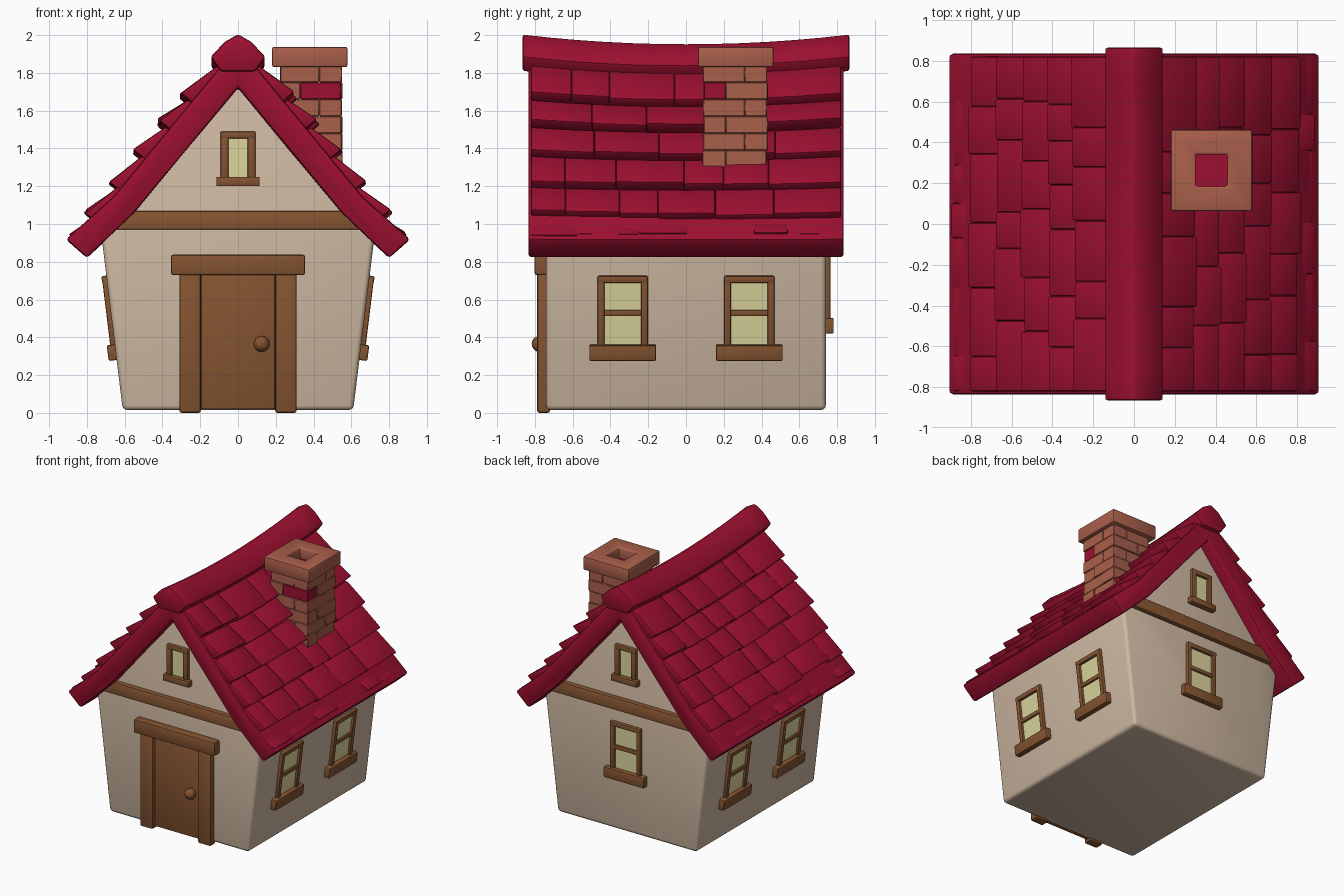
import bpy, bmesh, math, random
from mathutils import Matrix, Vector

if "Cube" in bpy.data.objects:
    bpy.data.objects.remove(bpy.data.objects["Cube"])

random.seed(4)


def material(name, rgb):
    m = bpy.data.materials.new(name)
    m.diffuse_color = (*rgb, 1)
    m.use_nodes = True
    m.node_tree.nodes["Principled BSDF"].inputs["Base Color"].default_value = m.diffuse_color
    return m


PLASTER = material("plaster", (0.62, 0.48, 0.36))
RED = material("roof_red", (0.34, 0.005, 0.03))
WOOD = material("wood", (0.23, 0.088, 0.03))
BRICK = material("brick", (0.40, 0.115, 0.07))
GLASS = material("window_glass", (0.72, 0.665, 0.34))


def box(bm, lo, hi, M=Matrix()):
    """Add a box between two corners, optionally in a local frame."""
    lo, hi = Vector(lo), Vector(hi)
    size = Matrix.Diagonal((*(hi - lo), 1))
    bmesh.ops.create_cube(bm, size=1, matrix=M @ Matrix.Translation((lo + hi) / 2) @ size)


def prism(bm, profile, y0, y1, segs=1):
    """Extrude an xz profile along y with cross sections in between."""
    rings = [[bm.verts.new((x, y0 + (y1 - y0) * i / segs, z)) for x, z in profile]
             for i in range(segs + 1)]
    n = len(profile)
    for a, b in zip(rings, rings[1:]):
        for j in range(n):
            bm.faces.new((a[j], a[(j + 1) % n], b[(j + 1) % n], b[j]))
    bm.faces.new(rings[0])
    bm.faces.new(rings[-1])


def mirrored(half):
    """Complete a right-hand profile whose first and last points may lie on x = 0."""
    return half + [(-x, z) for x, z in reversed(half) if x > 0]


def sag(bm):
    """Let the roof dip toward the middle of the ridge."""
    for v in bm.verts:
        t = min(1, max(0, (v.co.z - 0.85) / 1.1))
        v.co.z -= 0.05 * t * (1 - (v.co.y / 0.86) ** 2)


def finish(name, bm, mat, bevel=0.0, segs=2):
    """Round the edges and turn the bmesh into a smooth-shaded object."""
    bmesh.ops.recalc_face_normals(bm, faces=bm.faces)
    if bevel:
        edges = [e for e in bm.edges if e.calc_face_angle(0) > math.radians(25)]
        bmesh.ops.bevel(bm, geom=edges, offset=bevel, segments=segs, profile=0.5,
                        affect='EDGES', clamp_overlap=True)
    me = bpy.data.meshes.new(name)
    bm.to_mesh(me)
    bm.free()
    me.materials.append(mat)
    ob = bpy.data.objects.new(name, me)
    bpy.context.collection.objects.link(ob)
    bpy.ops.object.select_all(action='DESELECT')
    ob.select_set(True)
    bpy.context.view_layer.objects.active = ob
    bpy.ops.object.shade_smooth_by_angle(angle=math.radians(38))
    return ob


# Walls, leaning outward, with both gables
bm = bmesh.new()
prism(bm, mirrored([(0.61, 0.015), (0.722, 0.93), (0.56, 1.09), (0, 1.78)]), -0.74, 0.74)
finish("walls", bm, PLASTER, 0.025, 3)

# Roof slab with flared eaves
bm = bmesh.new()
right = [(0, 1.95), (0.66, 1.145), (0.91, 0.92), (0.80, 0.82), (0.55, 1.06), (0, 1.73)]
prism(bm, right + [(-x, z) for x, z in right[-2:0:-1]], -0.835, 0.835, 10)
sag(bm)
finish("roof_slab", bm, RED, 0.015)

# Ridge cap
bm = bmesh.new()
prism(bm, mirrored([(0, 2.005), (0.07, 1.965), (0.145, 1.885), (0.09, 1.81)]), -0.865, 0.865, 12)
sag(bm)
finish("ridge_cap", bm, RED, 0.012)

# Shingle rows: uneven wedges, thick at the lower tip
TIPS = [(0.13, 1.90), (0.31, 1.70), (0.43, 1.555), (0.555, 1.40), (0.685, 1.235),
        (0.815, 1.07), (0.895, 0.95)]
bm = bmesh.new()
for side in (1, -1):
    for row, (up, tip) in enumerate(zip(TIPS, TIPS[1:])):
        up, tip = Vector(up), Vector(tip)
        d = (tip - up).normalized()
        n = Vector((-d.y, d.x))
        y, end = -0.82, 0.82
        while y < end - 0.01:
            nxt = y + random.uniform(0.17, 0.36)
            if end - nxt < 0.14:
                nxt = end
            a = tip + d * random.uniform(-0.014, 0.008) + n * random.uniform(-0.012, 0.004)
            section = [a, a - n * 0.085, up - n * 0.14, up - n * 0.06]
            prism(bm, [(p.x * side, p.y) for p in section], y, nxt, 2)
            y = nxt
sag(bm)
finish("roof_shingles", bm, RED, 0.01)

# Chimney: staggered brick courses, one red brick on the front right corner
bm, red = bmesh.new(), bmesh.new()
for c in range(7):
    z = 1.21 + 0.09 * c
    sx, sy = (0.33, 0.21) if c % 2 else (0.43, 0.31)
    for x0, x1 in ((0.22, sx), (sx, 0.55)):
        for y0, y1 in ((0.09, sy), (sy, 0.43)):
            if c == 5 and x1 == 0.55 and y0 == 0.09:
                box(red, (x0, y0 + 0.005, z), (x1 - 0.005, y1, z + 0.09))
                continue
            j = random.uniform(-0.005, 0.005)
            box(bm, (x0 - (j if x0 == 0.22 else 0), y0 - (j if y0 == 0.09 else 0), z),
                (x1 + (j if x1 == 0.55 else 0), y1 + (j if y1 == 0.43 else 0), z + 0.09))
finish("chimney_bricks", bm, BRICK, 0.004, 1)
finish("red_brick", red, RED, 0.004, 1)

# Chimney cap: square ring with a red flue inside
bm = bmesh.new()
rings = []
for a, z in ((0.2, 1.83), (0.2, 1.938), (0.078, 1.938), (0.078, 1.83)):
    rings.append([bm.verts.new((0.38 + a * sx, 0.263 + a * sy, z))
                  for sx, sy in ((-1, -1), (1, -1), (1, 1), (-1, 1))])
for k in range(4):
    a, b = rings[k], rings[(k + 1) % 4]
    for j in range(4):
        bm.faces.new((a[j], a[(j + 1) % 4], b[(j + 1) % 4], b[j]))
finish("chimney_cap", bm, BRICK, 0.012)
bm = bmesh.new()
box(bm, (0.295, 0.18, 1.80), (0.465, 0.345, 1.85))
finish("chimney_flue", bm, RED)


def frame_matrix(u, v, origin):
    """Local frame on a wall: u along it, v up it, w out of it."""
    u, v = Vector(u).normalized(), Vector(v).normalized()
    M = Matrix((u, v, u.cross(v))).transposed().to_4x4()
    M.translation = Vector(origin)
    return M


def window(name, M, half, height, post, sill_half, sill, top, bar=None):
    """Framed window with a sill and an optional crossbar."""
    bm = bmesh.new()
    for s in (-1, 1):
        a, b = sorted((s * half, s * (half - post)))
        box(bm, (a, sill * 0.5, -0.02), (b, height, 0.024), M)
    box(bm, (-half, height - top, -0.02), (half, height, 0.026), M)
    if bar:
        box(bm, (-half + 0.01, bar[0], -0.02), (half - 0.01, bar[1], 0.02), M)
    box(bm, (-sill_half, 0, -0.02), (sill_half, sill, 0.042), M)
    finish(name + "_frame", bm, WOOD, 0.008)
    bm = bmesh.new()
    box(bm, (-half + 0.01, sill * 0.5, -0.002), (half - 0.01, height - 0.01, 0.006), M)
    finish(name + "_glass", bm, GLASS)


# Windows on the sides, in both gables and on the back wall
TURN = Matrix.Rotation(math.pi, 4, 'Z')
BIG = dict(half=0.133, height=0.45, post=0.037, sill_half=0.177, sill=0.083, top=0.037,
           bar=(0.235, 0.268))
SMALL = dict(half=0.093, height=0.29, post=0.042, sill_half=0.115, sill=0.05, top=0.037)
for y, place in ((-0.335, "a"), (0.335, "b")):
    M = frame_matrix((0, 1, 0), (0.1224, 0, 1), (0.643, y, 0.28))
    window("right_window_" + place, M, **BIG)
    window("left_window_" + place, TURN @ M, **BIG)
gable = frame_matrix((1, 0, 0), (0, 0, 1), (0, -0.74, 1.2))
window("front_gable_window", gable, **SMALL)
window("back_gable_window", TURN @ gable, **SMALL)
window("back_window", TURN @ frame_matrix((1, 0, 0), (0, 0, 1), (0, -0.74, 0.42)), **BIG)

# Timber beams under the gables
for name, y0, y1 in (("front_beam", -0.775, -0.72), ("back_beam", 0.72, 0.775)):
    bm = bmesh.new()
    prism(bm, mirrored([(0.68, 0.97), (0.60, 1.07)]), y0, y1)
    finish(name, bm, WOOD, 0.012)

# Door, door frame and knob
bm = bmesh.new()
box(bm, (-0.195, -0.763, 0.02), (0.195, -0.72, 0.74))
finish("door", bm, WOOD, 0.005)
bm = bmesh.new()
for s in (-1, 1):
    a, b = sorted((s * 0.31, s * 0.197))
    box(bm, (a, -0.788, 0), (b, -0.72, 0.75))
box(bm, (-0.355, -0.802, 0.73), (0.355, -0.72, 0.838))
finish("door_frame", bm, WOOD, 0.012)
bm = bmesh.new()
bmesh.ops.create_uvsphere(bm, u_segments=16, v_segments=10, radius=0.042,
                          matrix=Matrix.Translation((0.125, -0.775, 0.365)))
finish("door_knob", bm, WOOD)
